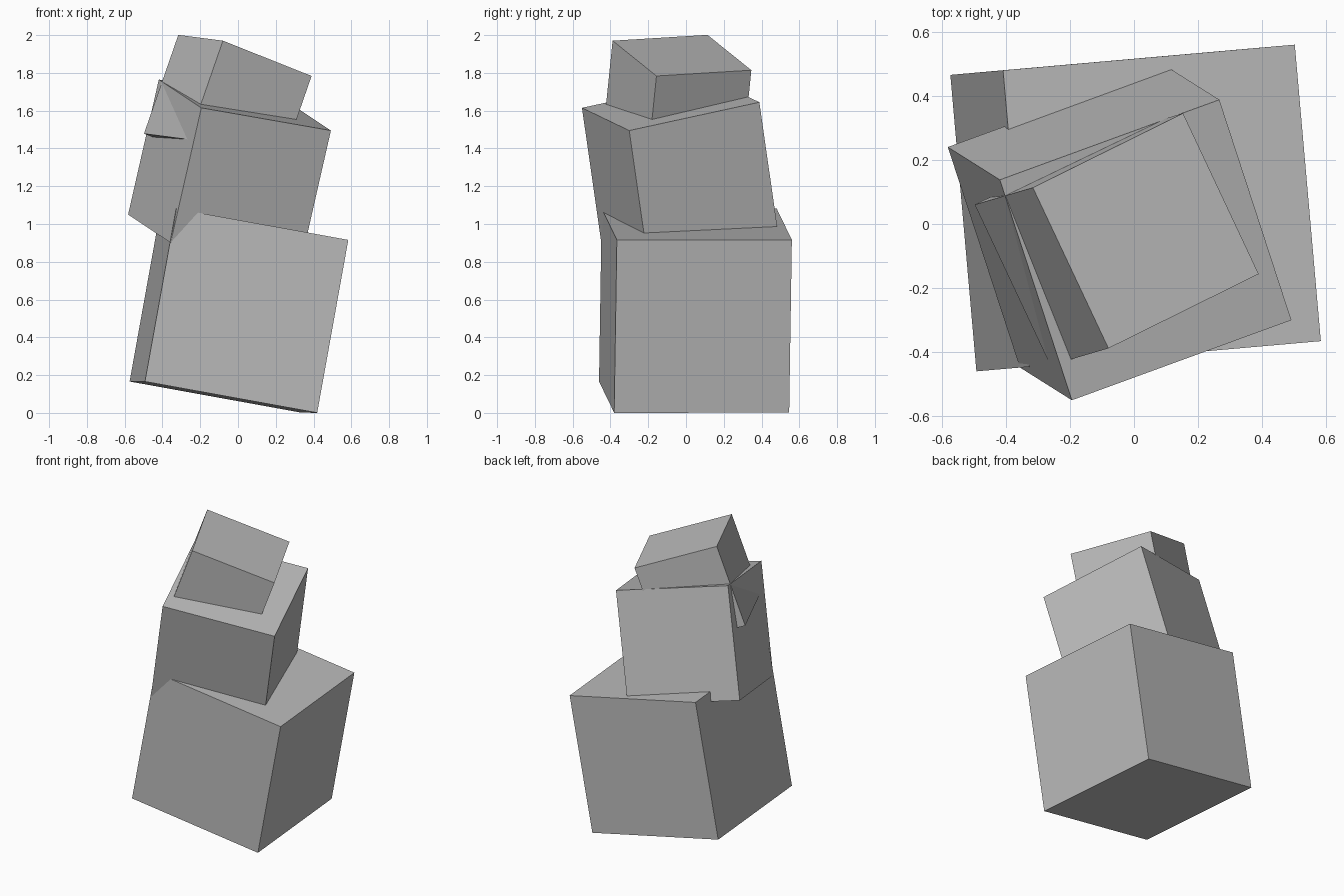
import bpy
from mathutils import Matrix, Vector

cube = bpy.data.objects.get("Cube")
if cube:
    bpy.data.objects.remove(cube, do_unlink=True)

# One plain grey for every block
grey = bpy.data.materials.new("plain_grey")
grey.use_nodes = True
colour = (0.5, 0.5, 0.5, 1)
grey.diffuse_color = colour
grey.node_tree.nodes["Principled BSDF"].inputs["Base Color"].default_value = colour


def block(name, size, centre, along_x, along_y):
    """Cube turned so its local x and y edges follow the given directions."""
    x = Vector(along_x).normalized()
    z = x.cross(Vector(along_y)).normalized()
    y = z.cross(x)
    bpy.ops.mesh.primitive_cube_add(size=size)
    ob = bpy.context.object
    ob.name = ob.data.name = name
    turn = Matrix((x, y, z)).transposed().to_4x4()
    ob.matrix_world = Matrix.Translation(centre) @ turn
    ob.data.materials.append(grey)
    return ob


# Large block leaning sideways on its lower right edge
block("bottom_block", 0.93, (0.005, 0.05, 0.541),
      (0.91, 0.08, -0.165), (-0.08, 0.925, 0))
# Medium block sunk into the top of the large one
block("middle_block", 0.74, (-0.045, -0.03, 1.2725),
      (0.685, 0.25, -0.12), (-0.225, 0.69, 0.15))
# Small block sunk into the top of the medium one
block("top_block", 0.556, (-0.054, -0.048, 1.631),
      (0.465, 0.23, -0.185), (-0.235, 0.505, 0.03))
